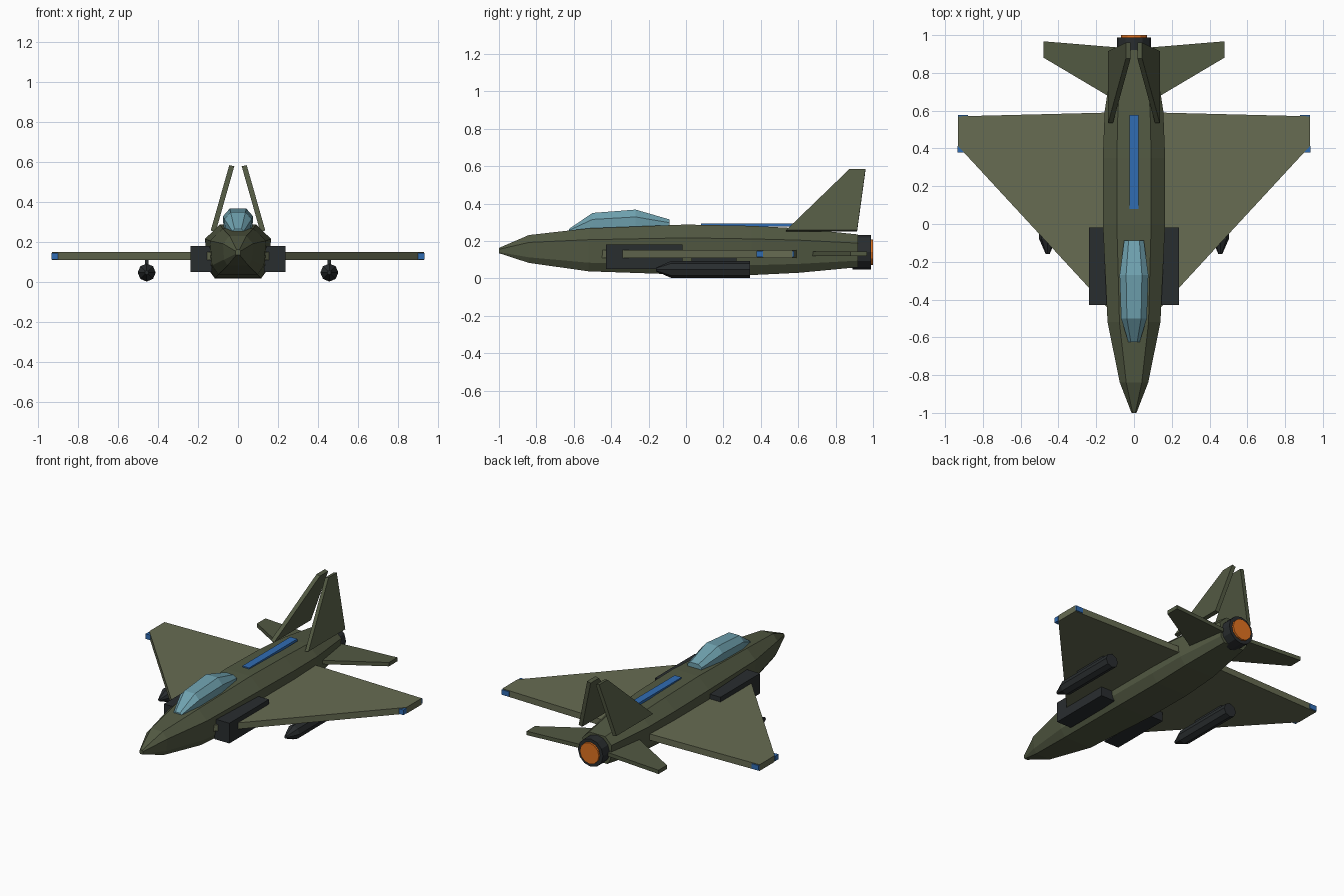
import bpy, bmesh
from math import pi
from mathutils import Matrix, Vector

if "Cube" in bpy.data.objects:
    bpy.data.objects.remove(bpy.data.objects["Cube"])


def material(name, rgb):
    m = bpy.data.materials.new(name)
    m.diffuse_color = (*rgb, 1)
    m.use_nodes = True
    m.node_tree.nodes["Principled BSDF"].inputs["Base Color"].default_value = m.diffuse_color
    return m


GREEN = material("hull_green", (0.085, 0.10, 0.055))
OLIVE = material("wing_olive", (0.135, 0.15, 0.085))
DARK = material("dark_grey", (0.022, 0.026, 0.028))
GLASS = material("glass_blue", (0.16, 0.36, 0.43))
BLUE = material("marking_blue", (0.03, 0.15, 0.45))
GLOW = material("exhaust_orange", (0.75, 0.17, 0.015))


def finish(name, bm, mat):
    bmesh.ops.recalc_face_normals(bm, faces=bm.faces)
    me = bpy.data.meshes.new(name)
    bm.to_mesh(me)
    bm.free()
    me.materials.append(mat)
    ob = bpy.data.objects.new(name, me)
    bpy.context.collection.objects.link(ob)
    return ob


def mirror(ob):
    ob.modifiers.new("mirror", 'MIRROR').use_mirror_merge = False
    return ob


def loft(name, rings, mat):
    """Skin a list of equal-length point rings and cap both ends."""
    bm = bmesh.new()
    loops = [[bm.verts.new(p) for p in r] for r in rings]
    for a, b in zip(loops, loops[1:]):
        for i in range(len(a)):
            j = (i + 1) % len(a)
            bm.faces.new((a[i], a[j], b[j], b[i]))
    bm.faces.new(loops[0])
    bm.faces.new(loops[-1])
    return finish(name, bm, mat)


def hull(name, stations, mat):
    """Loft an eight-sided section; each station is y, half width, top, bottom."""
    half = [(0.55, 1), (1, 0.47), (0.93, -0.6), (0.7, -1)]
    section = half + [(-x, z) for x, z in reversed(half)]
    loft(name, [[(x * w, y, (t + b) / 2 + z * (t - b) / 2) for x, z in section]
                for y, w, t, b in stations], mat)


def box(name, lo, hi, mat):
    bm = bmesh.new()
    lo, hi = Vector(lo), Vector(hi)
    bmesh.ops.create_cube(bm, size=1, matrix=Matrix.Translation((lo + hi) / 2)
                          @ Matrix.Diagonal((*(hi - lo), 1)))
    return finish(name, bm, mat)


def tube(name, x, z, y0, y1, r0, r1, sides, mat):
    """Cylinder or cone frustum along y."""
    bm = bmesh.new()
    bmesh.ops.create_cone(bm, cap_ends=True, segments=sides, radius1=r0, radius2=r1,
                          depth=y1 - y0, matrix=Matrix.Translation((x, (y0 + y1) / 2, z))
                          @ Matrix.Rotation(-pi / 2, 4, 'X'))
    return finish(name, bm, mat)


def slab(name, outline, z0, z1, mat):
    return mirror(loft(name, [[(x, y, z) for x, y in outline] for z in (z0, z1)], mat))


# Fuselage and canopy
hull("fuselage", [(-1, 0.013, 0.163, 0.135), (-0.84, 0.075, 0.232, 0.083),
                  (-0.52, 0.14, 0.268, 0.038), (0, 0.165, 0.288, 0.02),
                  (0.35, 0.165, 0.281, 0.018), (0.6, 0.155, 0.268, 0.03),
                  (0.92, 0.105, 0.235, 0.06)], GREEN)
hull("canopy", [(-0.625, 0.03, 0.265, 0.235), (-0.5, 0.068, 0.35, 0.22),
                (-0.27, 0.076, 0.368, 0.22), (-0.087, 0.052, 0.315, 0.25)], GLASS)
box("spine_stripe", (-0.025, 0.08, 0.278), (0.025, 0.578, 0.294), BLUE)

# Delta wings and tailplanes
slab("wing", [(0.13, -0.455), (0.932, 0.413), (0.932, 0.57), (0.13, 0.59)],
     0.11, 0.151, OLIVE)
slab("tailplane", [(0.09, 0.65), (0.478, 0.88), (0.478, 0.967), (0.09, 0.935)],
     0.12, 0.145, GREEN)

# Wing tip lights
mirror(box("front_tip_light", (0.90, 0.378, 0.114), (0.934, 0.412, 0.147), BLUE))
mirror(box("rear_tip_light", (0.88, 0.55, 0.114), (0.931, 0.577, 0.147), BLUE))

# Inward-leaning tail fins
fin = [(0.535, 0.255, 0.124), (0.915, 0.255, 0.124), (0.96, 0.583, 0.031), (0.875, 0.583, 0.031)]
mirror(loft("tail_fin", [[(x + s * 0.0125, y, z + s * 0.003) for y, z, x in fin]
                         for s in (-1, 1)], GREEN))

# Intakes
mirror(box("intake", (0.13, -0.428, 0.05), (0.237, -0.018, 0.182), DARK))

# Underwing stores on pylons
mirror(tube("store_body", 0.457, 0.048, -0.08, 0.342, 0.045, 0.045, 8, DARK))
mirror(tube("store_nose", 0.457, 0.048, -0.16, -0.08, 0.01, 0.045, 8, DARK))
mirror(box("store_pylon", (0.448, 0.03, 0.08), (0.466, 0.27, 0.115), DARK))

# Engine nozzle and exhaust
tube("nozzle", 0, 0.14, 0.89, 0.988, 0.091, 0.091, 12, DARK)
tube("exhaust_glow", 0, 0.14, 0.97, 1.0, 0.069, 0.069, 12, GLOW)
